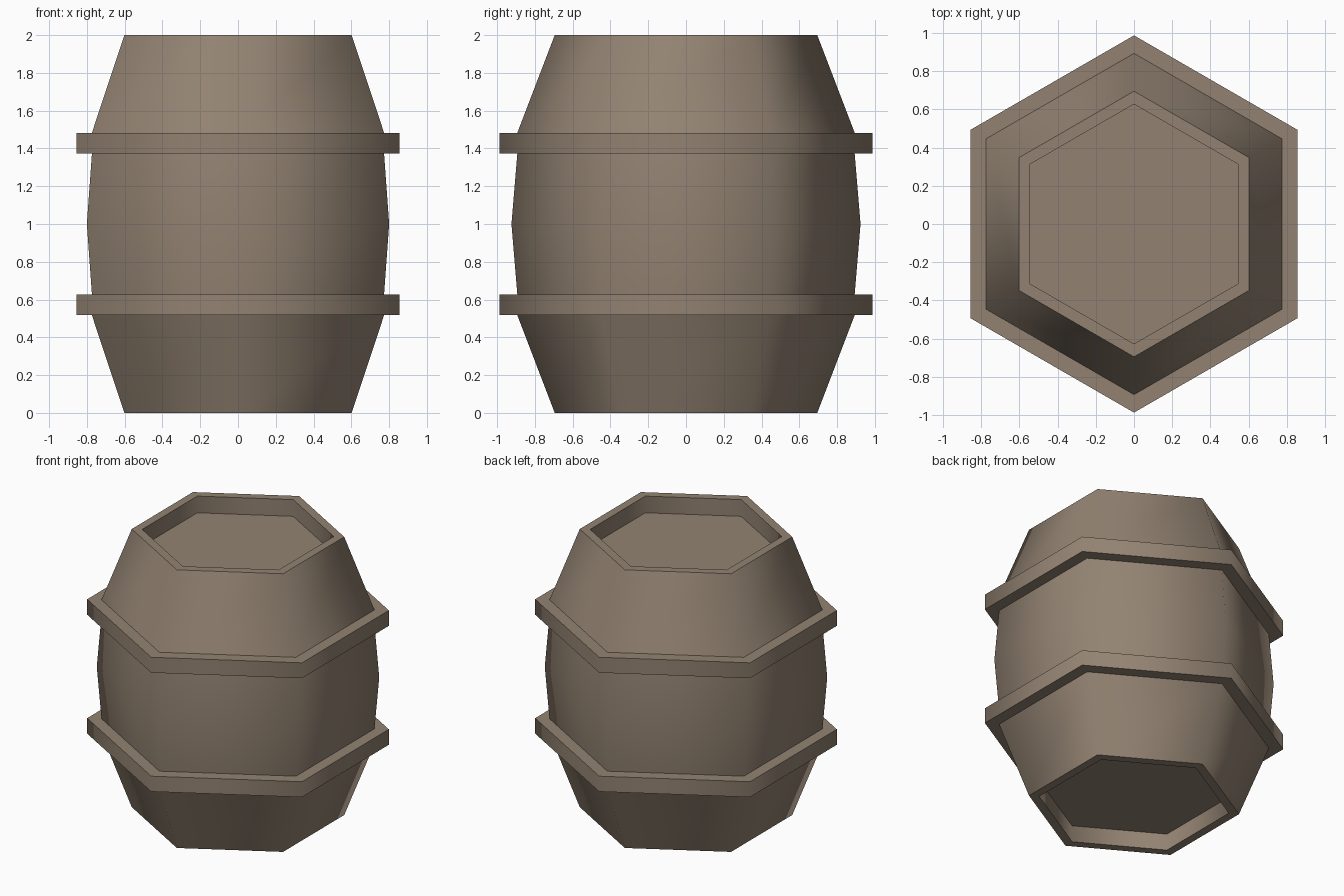
import bpy, bmesh, math

if "Cube" in bpy.data.objects:
    bpy.data.objects.remove(bpy.data.objects["Cube"])

SIDES = 6

wood = bpy.data.materials.new("weathered_brown")
wood.diffuse_color = (0.29, 0.226, 0.168, 1.0)
wood.use_nodes = True
wood.node_tree.nodes["Principled BSDF"].inputs["Base Color"].default_value = wood.diffuse_color


def lathe(name, profile):
    """Revolve a (radius, z) profile around z with hexagonal section, capping both ends."""
    bm = bmesh.new()
    rings = []
    for r, z in profile:
        rings.append([bm.verts.new((r * math.cos(a), r * math.sin(a), z))
                      for a in (math.pi / 2 + 2 * math.pi * k / SIDES for k in range(SIDES))])
    for lo, hi in zip(rings, rings[1:]):
        for k in range(SIDES):
            n = (k + 1) % SIDES
            bm.faces.new((lo[k], lo[n], hi[n], hi[k]))
    bm.faces.new(rings[0][::-1])
    bm.faces.new(rings[-1])
    bmesh.ops.recalc_face_normals(bm, faces=bm.faces)
    mesh = bpy.data.meshes.new(name)
    bm.to_mesh(mesh)
    bm.free()
    mesh.materials.append(wood)
    obj = bpy.data.objects.new(name, mesh)
    bpy.context.collection.objects.link(obj)
    bpy.ops.object.select_all(action='DESELECT')
    obj.select_set(True)
    bpy.context.view_layer.objects.active = obj
    # soft sides, crisp rims and hoops
    bpy.ops.object.shade_smooth_by_angle(angle=math.radians(65))
    return obj


# Lower half: recessed floor, rim, tapered wall, extruded hoop
half = [(0.627, 0.12), (0.627, 0.0), (0.695, 0.0), (0.893, 0.517),
        (0.987, 0.517), (0.987, 0.628), (0.893, 0.628)]
# Widest ring in the middle, then the same half mirrored upward
profile = half + [(0.924, 1.0)] + [(r, 2.0 - z) for r, z in reversed(half)]
lathe("barrel", profile)
